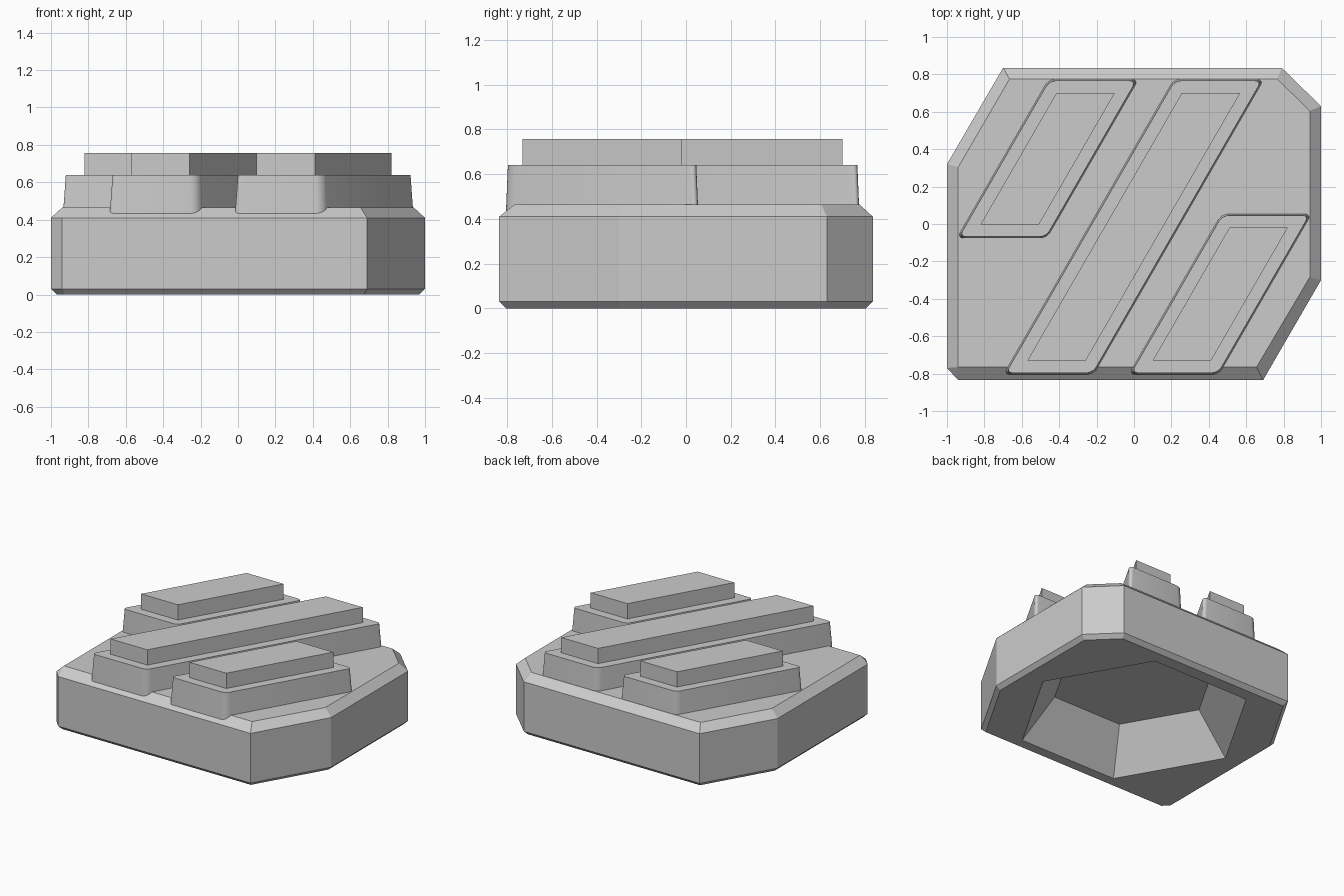
import bpy
import bmesh
import math
from mathutils import Vector

old = bpy.data.objects.get("Cube")
if old:
    bpy.data.objects.remove(old, do_unlink=True)

# One plain grey for every part
grey = bpy.data.materials.new("plain_grey")
grey.use_nodes = True
grey.diffuse_color = (0.6, 0.6, 0.6, 1)
grey.node_tree.nodes["Principled BSDF"].inputs["Base Color"].default_value = grey.diffuse_color


def offset(poly, d):
    """Move each side of a counter-clockwise outline outward by d."""
    pts = [Vector(p) for p in poly]
    result = []
    for i, p in enumerate(pts):
        a = (p - pts[i - 1]).normalized()
        b = (pts[(i + 1) % len(pts)] - p).normalized()
        na, nb = Vector((a.y, -a.x)), Vector((b.y, -b.x))
        result.append(p + (na + nb) * d / (1 + na.dot(nb)))
    return result


def loft(name, layers, corner_radius=0):
    """Stack outlines given as (outline, z) into a closed solid."""
    bm = bmesh.new()
    rings = [[bm.verts.new((p[0], p[1], z)) for p in poly] for poly, z in layers]
    uprights = []
    for low, high in zip(rings, rings[1:]):
        for i in range(len(low)):
            bm.faces.new((low[i - 1], low[i], high[i], high[i - 1]))
            uprights.append(bm.edges.get((low[i], high[i])))
    bm.faces.new(rings[0][::-1])
    bm.faces.new(rings[-1])
    if corner_radius:
        bmesh.ops.bevel(bm, geom=uprights, offset=corner_radius, segments=5,
                        profile=0.5, affect='EDGES')
    bmesh.ops.remove_doubles(bm, verts=bm.verts[:], dist=0.0005)
    bmesh.ops.recalc_face_normals(bm, faces=bm.faces[:])
    mesh = bpy.data.meshes.new(name)
    bm.to_mesh(mesh)
    bm.free()
    mesh.materials.append(grey)
    obj = bpy.data.objects.new(name, mesh)
    bpy.context.collection.objects.link(obj)
    return obj


def make_active(obj):
    bpy.ops.object.select_all(action='DESELECT')
    obj.select_set(True)
    bpy.context.view_layer.objects.active = obj


# Base block with chamfered rims; the small front corner closes to a point on top
outline = [(-1, -0.77), (-0.94, -0.835), (0.69, -0.835), (1, -0.3),
           (1, 0.63), (0.79, 0.835), (-0.7, 0.835), (-1, 0.32)]
top = offset(outline, -0.06)
top[0] = top[1] = Vector((-0.94, -0.765))
top[2].y = -0.765
base = loft("base_block", [(offset(outline, -0.03), 0), (outline, 0.03),
                           (outline, 0.41), (top, 0.465)])


# Tapered hexagonal recess underneath
def hexagon(r):
    return [(-0.01 + r * math.cos(k * math.pi / 3),
             -0.01 + r * math.sin(k * math.pi / 3)) for k in range(6)]


slope = (0.83 - 0.59) / 0.3
cutter = loft("recess_cutter", [(hexagon(0.83 + 0.1 * slope), -0.1), (hexagon(0.59), 0.3)])
cutter.hide_render = True
make_active(base)
cut = base.modifiers.new("recess", 'BOOLEAN')
cut.operation = 'DIFFERENCE'
cut.solver = 'EXACT'
cut.object = cutter
bpy.ops.object.modifier_apply(modifier=cut.name)
bpy.data.objects.remove(cutter, do_unlink=True)

# Slanted ribs: a rounded, slightly tapered foot with a sharp bar on top
WIDTH = 0.312
LEAN = 1 / math.tan(math.radians(60))
for side, x, y0, y1 in (("right", -0.82, -0.002, 0.70),
                        ("middle", -0.57, -0.73, 0.70),
                        ("left", 0.10, -0.73, -0.02)):
    shift = (y1 - y0) * LEAN
    bar = [(x, y0), (x + WIDTH, y0), (x + WIDTH + shift, y1), (x + shift, y1)]
    foot = loft(side + "_rib_foot", [(offset(bar, 0.076), 0.4), (offset(bar, 0.066), 0.64)], 0.035)
    make_active(foot)
    bpy.ops.object.shade_smooth_by_angle(angle=math.radians(30))
    loft(side + "_rib_bar", [(bar, 0.63), (bar, 0.757)])
